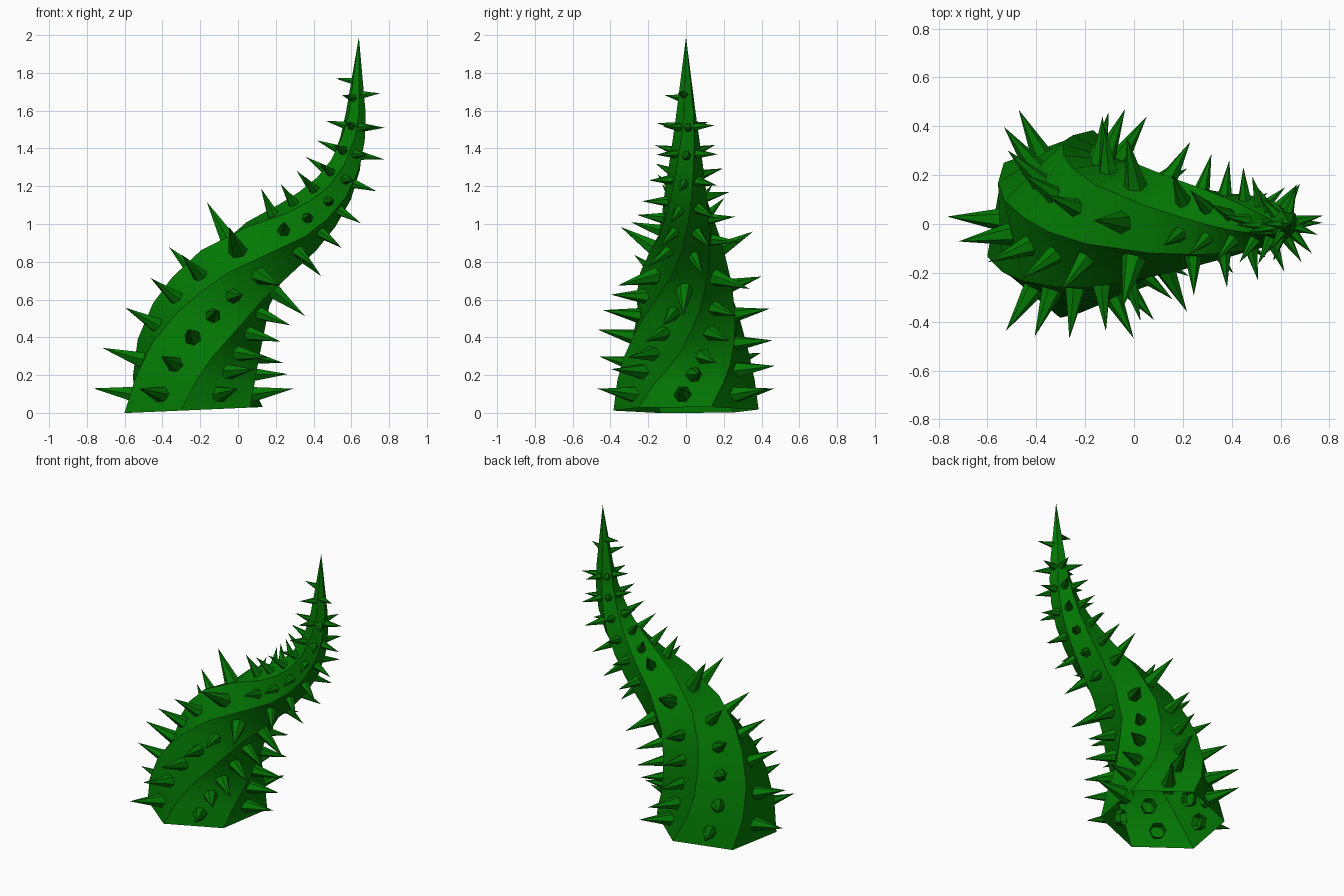
import bpy, bmesh, math, random
from mathutils import Vector

if "Cube" in bpy.data.objects:
    bpy.data.objects.remove(bpy.data.objects["Cube"])

random.seed(4)
SIDES = 6
START = math.radians(20)
TWIST = math.radians(180)

# Spine control points: x, z, radius (first and last only steer the end tangents)
CTRL = [Vector(p) for p in (
    (-0.198, -0.25, 0.43), (-0.235, 0.015, 0.39), (-0.222, 0.28, 0.345),
    (-0.14, 0.51, 0.30), (-0.01, 0.72, 0.245), (0.16, 0.87, 0.195),
    (0.35, 1.01, 0.15), (0.51, 1.19, 0.11), (0.59, 1.38, 0.08),
    (0.625, 1.60, 0.052), (0.64, 1.99, 0.0), (0.65, 2.35, -0.05))]
# Distances along the spine of the stalk's cross-sections and of the thorn rings
SECTIONS = (0, 0.157, 0.30, 0.45, 0.59, 0.75, 0.985, 1.18, 1.32, 1.46, 1.60, 1.74, 1.88)
THORNS = [0.085 + 0.145 * j for j in range(5)] + [0.86] + [1.11 + 0.14 * j for j in range(6)]


def catmull(a, b, c, d, t):
    return 0.5 * (2 * b + (c - a) * t + (2 * a - 5 * b + 4 * c - d) * t * t
                  + (3 * b - a - 3 * c + d) * t ** 3)


# Dense spine samples with running length
dense = [catmull(*CTRL[i:i + 4], k / 40) for i in range(len(CTRL) - 3) for k in range(40)]
dense.append(CTRL[-2].copy())
lengths = [0.0]
for p, q in zip(dense, dense[1:]):
    lengths.append(lengths[-1] + (q - p).xy.length)
TOTAL = lengths[-1]


def spine(s):
    """Centre, tangent, outward x axis, radius and radius slope at distance s."""
    i = next((k for k in range(len(dense) - 1) if lengths[k + 1] >= s), len(dense) - 2)
    seg = lengths[i + 1] - lengths[i]
    p = dense[i].lerp(dense[i + 1], (s - lengths[i]) / seg)
    d = dense[i + 1] - dense[i]
    tan = Vector((d.x, 0, d.y)).normalized()
    return Vector((p.x, 0, p.y)), tan, Vector((0, 1, 0)).cross(tan), max(p.z, 0), d.z / seg


def outward(xaxis, ang):
    return xaxis * math.cos(ang) + Vector((0, math.sin(ang), 0))


green = bpy.data.materials.new("green")
green.diffuse_color = (0.001, 0.19, 0.001, 1)
green.use_nodes = True
green.node_tree.nodes["Principled BSDF"].inputs["Base Color"].default_value = green.diffuse_color


def finish(bm, name):
    mesh = bpy.data.meshes.new(name)
    bm.to_mesh(mesh)
    bm.free()
    mesh.materials.append(green)
    ob = bpy.data.objects.new(name, mesh)
    bpy.context.collection.objects.link(ob)
    return ob


# Twisted six-sided stalk, open underneath
bm = bmesh.new()
rings = []
for s in SECTIONS:
    c, tan, xa, r, _ = spine(s)
    rings.append([bm.verts.new(c + r * outward(xa, START + TWIST * s / TOTAL + k * math.tau / SIDES))
                  for k in range(SIDES)])
tip = bm.verts.new(spine(TOTAL)[0])
for k in range(SIDES):
    n = (k + 1) % SIDES
    for lo, hi in zip(rings, rings[1:]):
        bm.faces.new((lo[k], lo[n], hi[n], hi[k]))
    bm.faces.new((rings[-1][k], rings[-1][n], tip))
stalk = finish(bm, "stalk")
bpy.context.view_layer.objects.active = stalk
stalk.select_set(True)
bpy.ops.object.shade_smooth_by_angle(angle=math.radians(32))

# Thorns: open six-sided cones along the middle of every side
bm = bmesh.new()


def thorn(s, ang):
    c, tan, xa, r, slope = spine(s)
    out = outward(xa, ang)
    axis = (out - tan * slope * 0.866).normalized()
    reach = 0.212 - 0.057 * s + 0.05 * math.exp(-((s - 0.86) / 0.12) ** 2)
    reach *= random.uniform(0.96, 1.04)
    root = c + out * r * 0.866
    width = 0.21 * reach
    base = root - axis * reach * 0.3
    u = axis.cross(tan).normalized()
    v = axis.cross(u)
    loop = [bm.verts.new(base + 1.3 * width * (u * math.cos(a) + v * math.sin(a)))
            for a in (k * math.tau / 6 for k in range(6))]
    top = bm.verts.new(root + axis * reach)
    for a, b in zip(loop, loop[1:] + loop[:1]):
        bm.faces.new((a, b, top))


for s in THORNS:
    for k in range(SIDES):
        thorn(s, START + TWIST * s / TOTAL + (k + 0.5) * math.tau / SIDES)
# Sparse thorns close to the tip
for s, deg in ((2.05, 180), (1.96, 235), (1.98, 340)):
    thorn(s, math.radians(deg))
bmesh.ops.recalc_face_normals(bm, faces=bm.faces)
finish(bm, "thorns")
